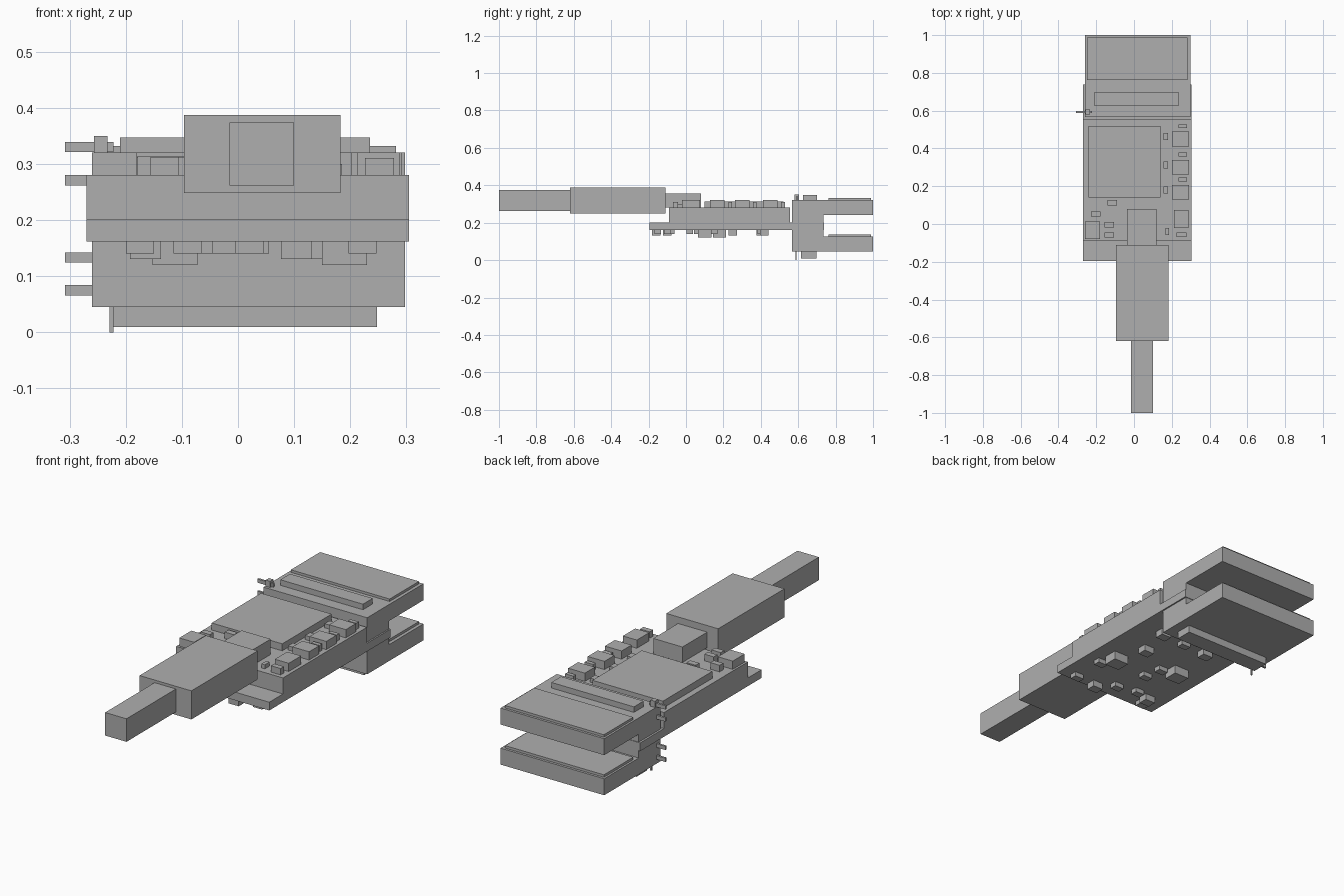
import bpy, bmesh

cube = bpy.data.objects.get("Cube")
if cube:
    bpy.data.objects.remove(cube, do_unlink=True)

grey = bpy.data.materials.new("plain grey")
grey.use_nodes = True
colour = (0.43, 0.43, 0.43, 1)
grey.diffuse_color = colour
grey.node_tree.nodes["Principled BSDF"].inputs["Base Color"].default_value = colour


def finish(name, bm):
    bmesh.ops.recalc_face_normals(bm, faces=bm.faces)
    mesh = bpy.data.meshes.new(name)
    bm.to_mesh(mesh)
    bm.free()
    mesh.materials.append(grey)
    obj = bpy.data.objects.new(name, mesh)
    bpy.context.collection.objects.link(obj)
    return obj


def box(name, x, y, z):
    """Box from its (low, high) extent along each axis."""
    bm = bmesh.new()
    bmesh.ops.create_cube(bm, size=1)
    for v in bm.verts:
        v.co = [(a + b) / 2 + c * (b - a) for (a, b), c in zip((x, y, z), v.co)]
    return finish(name, bm)


def extrude_x(name, profile, x0, x1):
    """Side profile of (y, z) points swept across x."""
    bm = bmesh.new()
    face = bm.faces.new([bm.verts.new((x0, y, z)) for y, z in profile])
    swept = bmesh.ops.extrude_face_region(bm, geom=[face])["geom"]
    for v in swept:
        if isinstance(v, bmesh.types.BMVert):
            v.co.x = x1
    return finish(name, bm)


def centred(name, x, y, w, d, z):
    return box(name, (x - w / 2, x + w / 2), (y - d / 2, y + d / 2), z)


# Stacked circuit boards
BOARD = (-0.27, 0.305)
UNDER, TOP = 0.162, 0.28
box("lower_board", BOARD, (-0.195, 0.738), (UNDER, 0.202))
box("upper_board", BOARD, (-0.09, 0.555), (0.202, TOP))

# Cable plug and its socket
box("cable", (-0.015, 0.1), (-1, -0.62), (0.262, 0.374))
box("plug_body", (-0.096, 0.183), (-0.62, -0.11), (0.248, 0.387))
box("plug_socket", (-0.037, 0.12), (-0.11, 0.08), (TOP, 0.355))

# Forked edge connector
fork = [(0.567, 0.045), (1, 0.045), (1, 0.125), (0.735, 0.125),
        (0.735, 0.24), (1, 0.24), (1, 0.32), (0.567, 0.32)]
extrude_x("fork_connector", fork, -0.26, 0.298)
for label, z in (("upper", 0.32), ("lower", 0.125)):
    box(label + "_arm_plate", (-0.25, 0.282), (0.763, 0.988), (z, z + 0.012))
box("upper_latch_bar", (-0.21, 0.235), (0.625, 0.7), (0.32, 0.347))
box("lower_latch_bar", (-0.222, 0.248), (0.615, 0.698), (0.009, 0.045))

# Side pins
for i, z in enumerate((0.075, 0.133, 0.271, 0.33)):
    box(f"side_pin_{i}", (-0.308, -0.222), (0.588, 0.598), (z - 0.009, z + 0.009))
box("pin_block", (-0.257, -0.233), (0.58, 0.605), (0.32, 0.35))
box("bottom_pin", (-0.229, -0.222), (0.586, 0.592), (0, 0.045))

# Large chip and left corner chip
box("main_chip", (-0.24, 0.14), (0.14, 0.52), (TOP, 0.314))
box("corner_chip", (-0.26, -0.18), (-0.08, 0.012), (TOP, 0.32))

# Repeating row of chips with side resistors on the right
for i, y in enumerate((0.168, 0.3, 0.45)):
    centred(f"driver_chip_{i}", 0.247, y, 0.09, 0.077, (TOP, 0.32))
    centred(f"chip_capacitor_{i}", 0.258, y + 0.068, 0.045, 0.02, (TOP, 0.311))
    centred(f"chip_resistor_{i}", 0.167, y + 0.013, 0.024, 0.037, (TOP, 0.3))
centred("front_chip", 0.25, 0.027, 0.075, 0.095, (TOP, 0.32))
centred("front_capacitor", 0.252, -0.057, 0.052, 0.026, (TOP, 0.311))
centred("front_resistor", 0.176, -0.04, 0.018, 0.037, (TOP, 0.3))

# Small parts on the left
for i, (x, y) in enumerate([(-0.116, 0.113), (-0.203, 0.053),
                            (-0.131, -0.004), (-0.131, -0.058)]):
    centred(f"left_part_{i}", x, y, 0.05, 0.028, (TOP, 0.312))

# Underside chips, deepest first
for i, (x, y) in enumerate([(0.19, 0.1), (-0.112, 0.18)]):
    centred(f"deep_chip_{i}", x, y, 0.08, 0.07, (0.12, UNDER))
for i, (x, y) in enumerate([(0.104, -0.16), (-0.165, -0.1), (0.17, 0.418),
                            (0.135, 0.25), (-0.1, 0.4)]):
    centred(f"under_chip_{i}", x, y, 0.055, 0.045, (0.131, UNDER))
for i, (x, y) in enumerate([(0.222, -0.15), (0.02, -0.1), (-0.02, 0.06),
                            (0.222, 0.02), (-0.09, -0.08), (0.03, 0.4),
                            (-0.04, 0.15), (-0.175, -0.15)]):
    centred(f"under_part_{i}", x, y, 0.05, 0.035, (0.14, UNDER))
